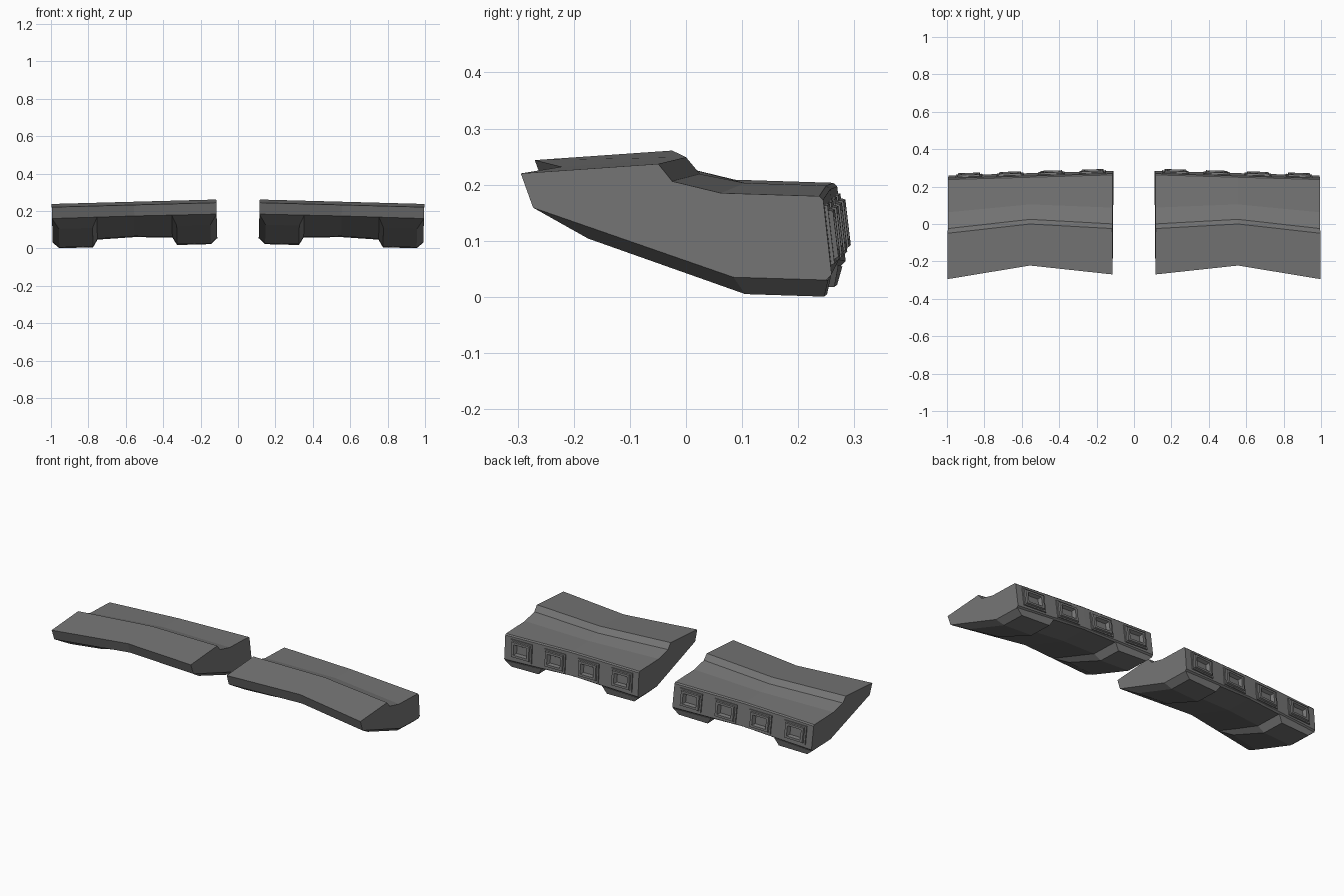
import bpy, bmesh

if "Cube" in bpy.data.objects:
    bpy.data.objects.remove(bpy.data.objects["Cube"])

HALF = 0.44      # half span of one wing
CENTRE = 0.555   # x of the wing centre

grey = bpy.data.materials.new("dark_grey")
grey.diffuse_color = (0.18, 0.18, 0.18, 1)
grey.use_nodes = True
grey.node_tree.nodes["Principled BSDF"].inputs["Base Color"].default_value = grey.diffuse_color


def place(u, y, z):
    """Wing space to world: outer end sits lower and further forward."""
    return (CENTRE + u + 0.027 * (z - 0.2), y - 0.0284 * u, z - 0.027 * u)


def loft(bm, rings):
    """Closed skin through equal-length rings, capped at both ends."""
    rows = [[bm.verts.new(place(*p)) for p in r] for r in rings]
    n = len(rows[0])
    for a, b in zip(rows, rows[1:]):
        for i in range(n):
            j = (i + 1) % n
            bm.faces.new((a[i], a[j], b[j], b[i]))
    bm.faces.new(rows[0])
    bm.faces.new(rows[-1][::-1])


def make(name, lofts, mirror=True):
    bm = bmesh.new()
    for rings in lofts:
        loft(bm, rings)
    bmesh.ops.recalc_face_normals(bm, faces=bm.faces)
    mesh = bpy.data.meshes.new(name)
    bm.to_mesh(mesh)
    bm.free()
    mesh.materials.append(grey)
    ob = bpy.data.objects.new(name, mesh)
    bpy.context.collection.objects.link(ob)
    if mirror:
        ob.modifiers.new("Mirror", 'MIRROR').use_mirror_merge = False
    return ob


# Wing body: y, z at the ends, then y, z shift at mid span
PROFILE = [
    (-0.282, 0.232, 0.060, 0.0),     # front tip
    (-0.037, 0.249, 0.037, 0.0),     # ridge
    (-0.012, 0.218, 0.037, 0.001),   # step base
    (0.075, 0.197, 0.030, 0.006),
    (0.250, 0.1915, 0.0, 0.007),     # back panel
    (0.257, 0.185, 0.0, 0.007),
    (0.272, 0.052, 0.0, 0.014),
    (0.262, 0.042, 0.0, 0.018),
    (0.097, 0.047, 0.0, 0.018),      # underside
    (-0.260, 0.171, 0.056, 0.002),   # lip
]


def section(u):
    f = 1 - abs(u) / HALF
    return [(u, y + dy * f, z + dz * f) for y, z, dy, dz in PROFILE]


body = make("wing_body", [[section(u) for u in (-HALF, 0, HALF)]], mirror=False)


# Feet under both ends, chamfered on their sides
def foot(s):
    rings = []
    root = [(-0.260, 0.171, 0.056, 0.002), (0.097, 0.047, 0, 0.018), (0.266, 0.042, 0, 0.018)]
    sole = [(-0.163, 0.115), (0.117, 0.016), (0.258, 0.0115)]
    for (py, pz, dy, dz), (qy, qz) in zip(root, sole):
        f = 1 - 0.2 / HALF
        k = dy * f
        rings.append([(s * HALF, py, pz), (s * 0.405, qy, qz),
                      (s * 0.225, qy + k, qz), (s * 0.2, py + k, pz + dz * f)])
    return rings


make("wing_feet", [foot(-1), foot(1)])


# Square nozzles along the tilted back panel
def rect(u, hw, hh, out):
    ring = []
    for a, b in ((-1, -1), (1, -1), (1, 1), (-1, 1)):
        ring.append((u + a * hw, 0.264 + 0.993 * out - 0.119 * b * hh,
                     0.121 + 0.119 * out + 0.993 * b * hh))
    return ring


STEPS = [(0.072, 0.054, -0.004), (0.070, 0.052, 0.006), (0.060, 0.044, 0.006),
         (0.057, 0.041, 0.014), (0.043, 0.029, 0.014), (0.024, 0.014, -0.022)]
SPOTS = (-0.33, -0.11, 0.11, 0.33)
make("nozzles", [[rect(u, *s) for s in STEPS] for u in SPOTS])

# Recesses in the body behind the nozzle openings
cutter = make("nozzle_cutter", [[rect(u, 0.045, 0.031, -0.03), rect(u, 0.045, 0.031, 0.02)]
                                for u in SPOTS], mirror=False)
cutter.hide_render = True
cutter.hide_set(True)
cut = body.modifiers.new("Recess", 'BOOLEAN')
cut.operation = 'DIFFERENCE'
cut.solver = 'EXACT'
cut.object = cutter
body.modifiers.new("Mirror", 'MIRROR').use_mirror_merge = False
